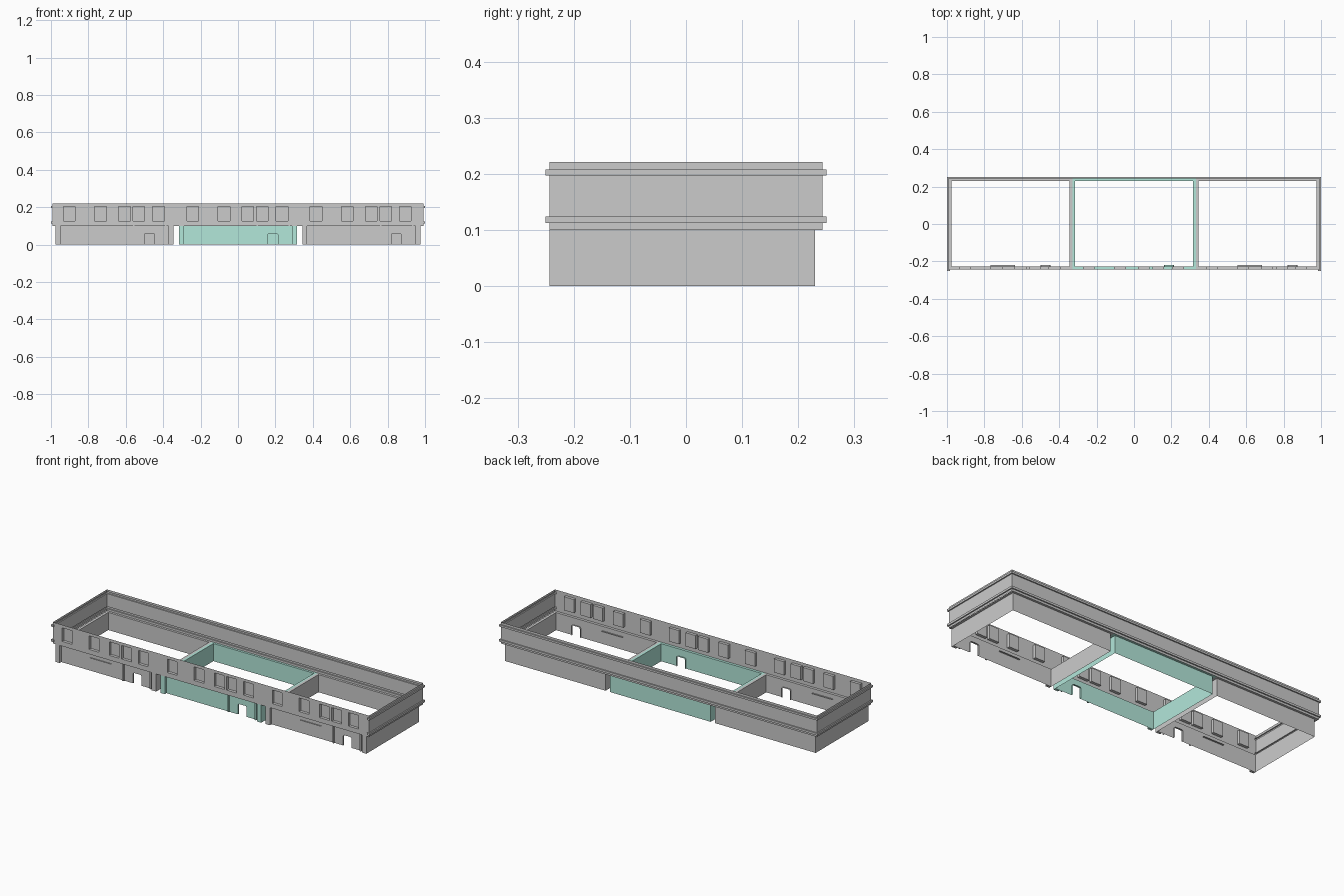
import bpy, bmesh
from mathutils import Vector

if "Cube" in bpy.data.objects:
    bpy.data.objects.remove(bpy.data.objects["Cube"])

green = bpy.data.materials.new("green_unit")
green.diffuse_color = (0.45, 0.8, 0.7, 1)
green.use_nodes = True
green.node_tree.nodes["Principled BSDF"].inputs["Base Color"].default_value = green.diffuse_color

X, YF, YB = 0.993, -0.243, 0.243      # upper storey outline
WF, WB, HW = -0.228, 0.23, 0.316      # ground floor wall lines, half width
Z1, Z2 = 0.1, 0.221                   # storey heights


def make(name, polys, mat=None):
    """One object from a list of polygons."""
    bm = bmesh.new()
    for p in polys:
        bm.faces.new([bm.verts.new(Vector(v)) for v in p])
    bmesh.ops.remove_doubles(bm, verts=bm.verts, dist=1e-5)
    me = bpy.data.meshes.new(name)
    bm.to_mesh(me)
    bm.free()
    ob = bpy.data.objects.new(name, me)
    bpy.context.collection.objects.link(ob)
    if mat:
        me.materials.append(mat)
    return ob


def strip(path, z0, z1):
    """Upright faces along a plan path."""
    return [[(*a, z0), (*b, z0), (*b, z1), (*a, z1)]
            for a, b in zip(path, path[1:])]


def flat(x0, x1, y0, y1, z):
    return [[(x0, y0, z), (x1, y0, z), (x1, y1, z), (x0, y1, z)]]


def ground_unit(name, c, mat, sill):
    # side and back walls, open to the inside
    walls = strip([(c + HW, WF), (c + HW, WB), (c - HW, WB), (c - HW, WF)], 0, Z1)
    # top ledge reaching the unit's outer outline
    o = 0.331
    walls += flat(c - o, c + o, WB, YB, Z1) + flat(c - o, c + o, YF, WF, Z1)
    walls += flat(c - o, c - HW, WF, WB, Z1) + flat(c + HW, c + o, WF, WB, Z1)
    make(name + "_walls", walls, mat)

    # front wall with a door notch
    d0, d1, h, r = c + 0.16, c + 0.213, 0.06, 0.007
    door = [(d0, 0), (d0, h - r), (d0 + r * 0.3, h - r * 0.3), (d0 + r, h),
            (d1 - r, h), (d1 - r * 0.3, h - r * 0.3), (d1, h - r), (d1, 0)]
    outline = [(c - HW, 0)] + door + [(c + HW, 0), (c + HW, Z1), (c - HW, Z1)]
    front = [[(x, WF, z) for x, z in outline]]
    # door reveal going inward
    front += [[(a[0], WF, a[1]), (a[0], WF + 0.01, a[1]),
               (b[0], WF + 0.01, b[1]), (b[0], WF, b[1])]
              for a, b in zip(door, door[1:])]
    # thin shelf line in the outer units
    if sill:
        front += flat(c - 0.107, c + 0.025, WF - 0.006, WF + 0.01, 0.075)
    make(name + "_front", front, mat)

    # wide end pilasters and narrow ribs
    pil = []
    for x0, x1, y in ((-HW, -0.29, YF), (0.098, 0.106, WF - 0.008),
                      (0.27, 0.278, WF - 0.008), (0.288, HW, YF)):
        pil += strip([(c + x0, WF), (c + x0, y), (c + x1, y), (c + x1, WF)], 0, Z1)
        pil += flat(c + x0, c + x1, y, WF, 0)
    make(name + "_pilasters", pil, mat)


ground_unit("left_unit", -0.66, None, True)
ground_unit("middle_unit", 0, green, False)
ground_unit("right_unit", 0.66, None, True)

# upper side and back walls, swept with two hollow cornice bands
profile = [(0, Z1), (0, 0.112), (0.007, 0.112), (0.007, 0.124), (0, 0.124),
           (0, 0.197), (0.007, 0.197), (0.007, 0.208), (0, 0.208), (0, Z2)]
E = X - 0.008


def ring(o):
    return [(E, YF - o), (X + o, YF - o), (X + o, YB + o),
            (-X - o, YB + o), (-X - o, YF - o), (-E, YF - o)]


upper = []
for (o0, z0), (o1, z1) in zip(profile, profile[1:]):
    a, b = ring(o0), ring(o1)
    for i in range(5):
        upper.append([(*a[i], z0), (*a[i + 1], z0), (*b[i + 1], z1), (*b[i], z1)])
make("upper_walls_with_cornices", upper)

# upper front wall with recessed closed windows
W0, W1, hw, yi = 0.127, 0.204, 0.031, YF + 0.016
centres = sorted(c + d for c in (-0.66, 0, 0.66)
                 for d in (-0.243, -0.075, 0.053, 0.13, 0.235))
front, x = [], -E
rows = (Z1, W0, W1, Z2)
for w in centres + [None]:
    xe = E if w is None else w - hw
    for z0, z1 in zip(rows, rows[1:]):
        front += strip([(x, YF), (xe, YF)], z0, z1)
    if w is not None:
        a, b = w - hw, w + hw
        front += strip([(a, YF), (b, YF)], Z1, W0)
        front += strip([(a, YF), (b, YF)], W1, Z2)
        front += strip([(a, YF), (a, yi), (b, yi), (b, YF)], W0, W1)
        front += flat(a, b, YF, yi, W0)
        front.append(flat(a, b, YF, yi, W1)[0][::-1])
        x = b
make("upper_front_wall", front)
